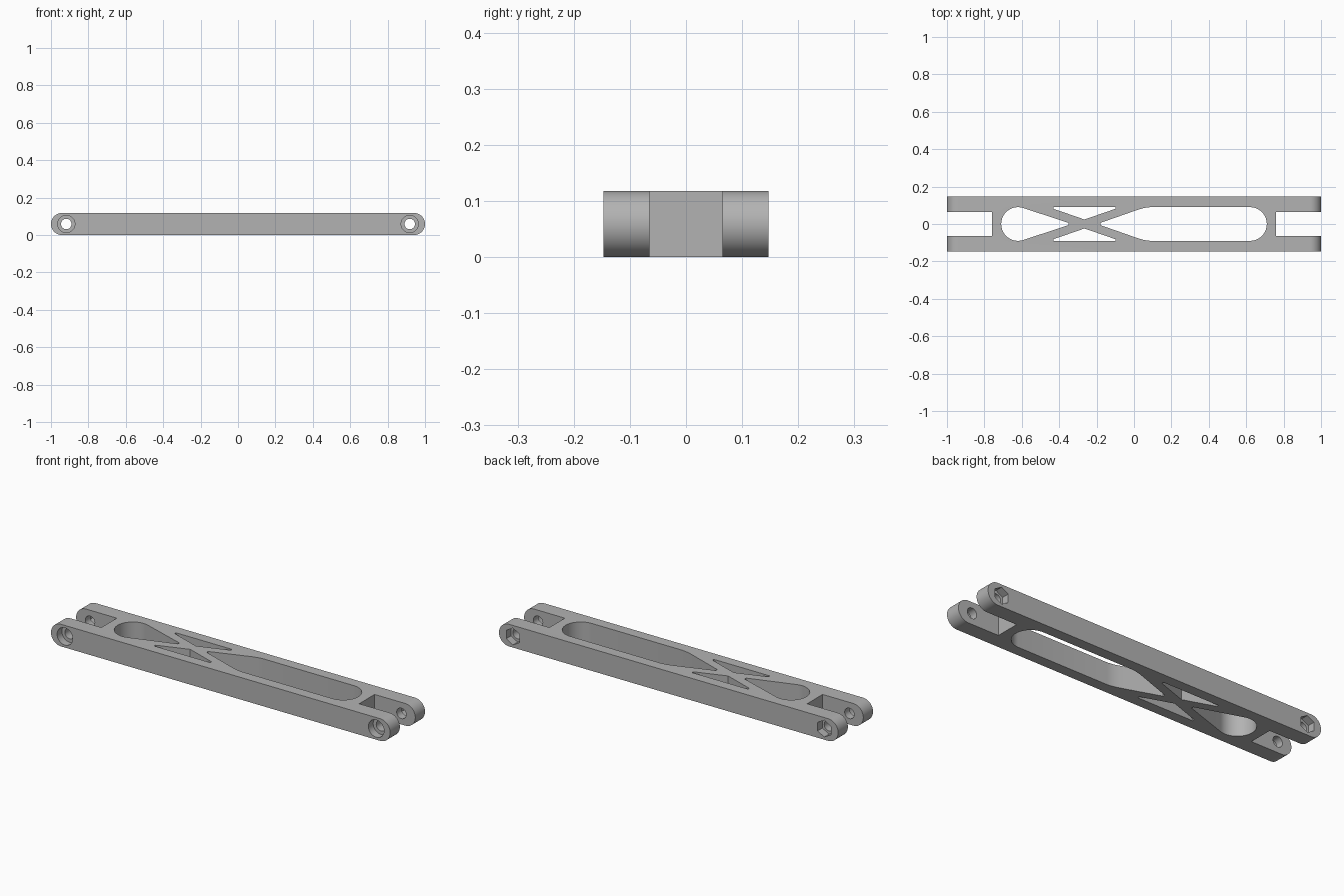
import bpy
import bmesh
from math import sin, cos, pi, radians
from mathutils import Vector

cube = bpy.data.objects.get("Cube")
if cube:
    bpy.data.objects.remove(cube, do_unlink=True)

HALF_W, HEIGHT = 0.147, 0.118
R_END = HEIGHT / 2
SLOT_Y = 0.09          # half width of the long cutouts
CROSS_X = -0.265       # centre of the cross brace
PIN_X = 0.918

grey = bpy.data.materials.new("light grey")
grey.use_nodes = True
colour = (0.45, 0.45, 0.45, 1)
grey.diffuse_color = colour
grey.node_tree.nodes["Principled BSDF"].inputs["Base Color"].default_value = colour


def arc(cx, cy, r, start, end, n=24):
    angles = [radians(start + (end - start) * i / n) for i in range(n + 1)]
    return [(cx + r * cos(a), cy + r * sin(a)) for a in angles]


def prism(name, outline, low, high, axis="Z"):
    """Extrude an outline along z, or an x-z outline along y."""
    place = (lambda p, d: (p[0], p[1], d)) if axis == "Z" else (lambda p, d: (p[0], d, p[1]))
    bm = bmesh.new()
    face = bm.faces.new([bm.verts.new(place(p, low)) for p in outline])
    moved = bmesh.ops.extrude_face_region(bm, geom=[face])["geom"]
    shift = Vector(place((0, 0), high - low))
    bmesh.ops.translate(bm, vec=shift, verts=[v for v in moved if isinstance(v, bmesh.types.BMVert)])
    bmesh.ops.recalc_face_normals(bm, faces=bm.faces)
    mesh = bpy.data.meshes.new(name)
    bm.to_mesh(mesh)
    bm.free()
    mesh.materials.append(grey)
    obj = bpy.data.objects.new(name, mesh)
    bpy.context.collection.objects.link(obj)
    return obj


def cut(outline, low=-0.1, high=0.3, axis="Z"):
    """Cut a prism out of the arm, then discard the cutter."""
    tool = prism("cutter", outline, low, high, axis)
    tool.hide_render = True
    mod = arm.modifiers.new("cut", "BOOLEAN")
    mod.operation, mod.solver, mod.object = "DIFFERENCE", "EXACT", tool
    bpy.context.view_layer.objects.active = arm
    bpy.ops.object.modifier_apply(modifier=mod.name)
    bpy.data.objects.remove(tool, do_unlink=True)


def mirror_y(points):
    """Close an outline with its reflection across the x axis."""
    return points + [(x, -y) for x, y in reversed(points)]


# Bar with rounded ends
profile = arc(1 - R_END, R_END, R_END, -90, 90) + arc(R_END - 1, R_END, R_END, 90, 270)
arm = prism("link_arm", profile, -HALF_W, HALF_W, "Y")

# Fork gaps, pin holes, round counterbores in front and hexagonal pockets behind
for side in (-1, 1):
    cut([(side * x, y) for x, y in ((0.76, -0.065), (1.1, -0.065), (1.1, 0.065), (0.76, 0.065))])
    x = side * PIN_X
    cut(arc(x, R_END, 0.028, 0, 345, 23), -0.3, 0.3, "Y")
    cut(arc(x, R_END, 0.046, 0, 350, 35), -0.3, -0.107, "Y")
    cut(arc(x, R_END, 0.045, 30, 330, 5), 0.107, 0.3, "Y")

# Teardrop window
left = arc(-0.62, 0, SLOT_Y, 180, 70, 16)[1:]
cut([(-0.71, 0)] + mirror_y(left + [(CROSS_X - 0.085, 0.006)]))

# Long window with a tapered start and a round end
taper = [(CROSS_X + 0.085, 0.006), (0.0, 0.069), (0.03, 0.079), (0.055, 0.086), (0.085, SLOT_Y)]
cut(mirror_y(taper + arc(0.62, 0, SLOT_Y, 90, 3, 14)))

# Triangular windows either side of the cross brace
for s in (-1, 1):
    cut([(CROSS_X + dx, s * y) for dx, y in
         ((0, 0.024), (0.165, 0.081), (0.165, 0.092), (-0.165, 0.092), (-0.165, 0.081))])

bpy.ops.object.select_all(action="DESELECT")
arm.select_set(True)
bpy.context.view_layer.objects.active = arm
bpy.ops.object.shade_smooth_by_angle(angle=radians(25))
